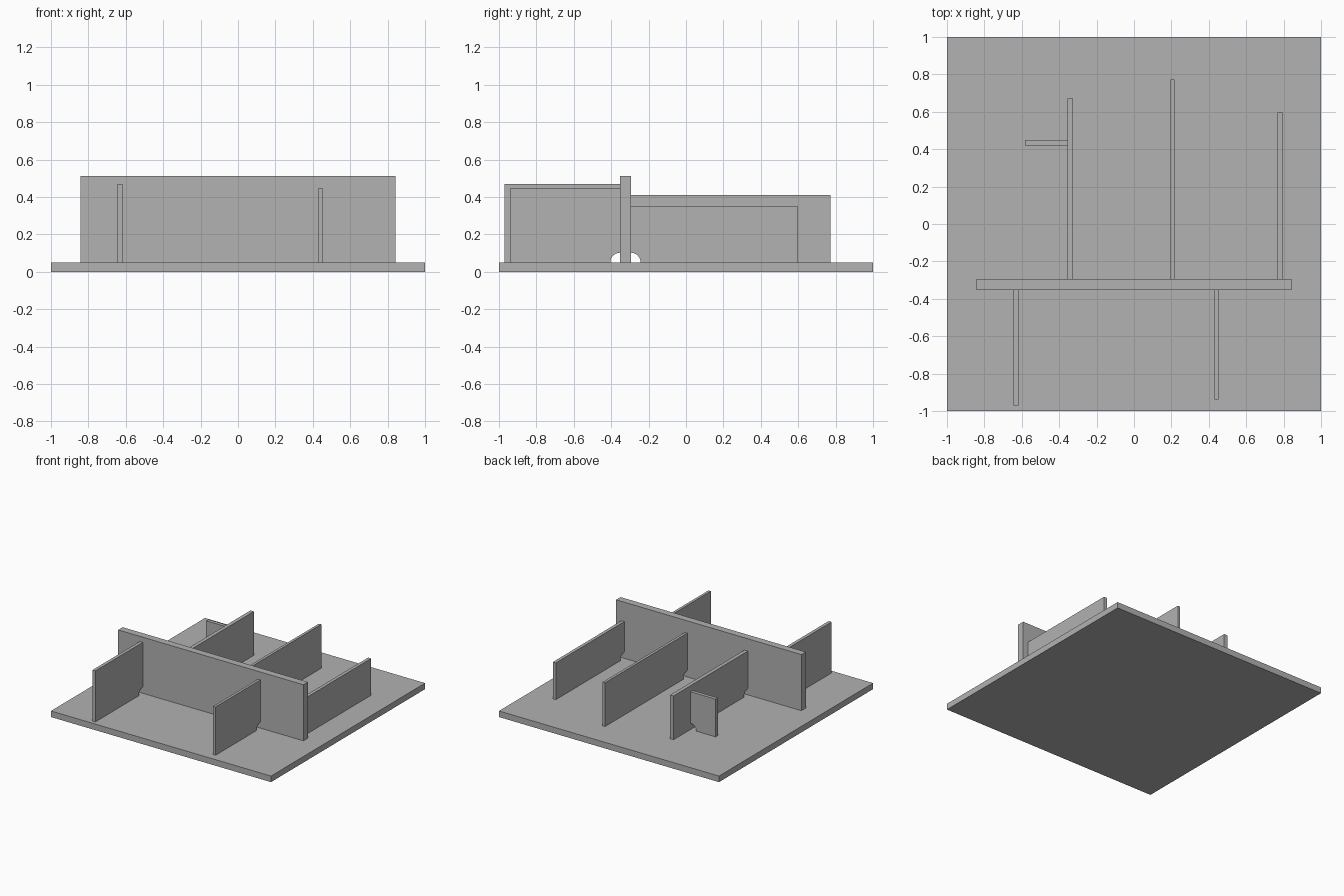
import bpy
import bmesh
from math import cos, sin, pi
from mathutils import Vector

cube = bpy.data.objects.get("Cube")
if cube:
    bpy.data.objects.remove(cube, do_unlink=True)

# One plain steel grey for every plate
steel = bpy.data.materials.new("steel_grey")
steel.use_nodes = True
grey = (0.445, 0.445, 0.445, 1)
steel.diffuse_color = grey
steel.node_tree.nodes["Principled BSDF"].inputs["Base Color"].default_value = grey

BASE_TOP = 0.05
WALL_FRONT, WALL_BACK = -0.353, -0.295
SCALLOP = 0.052


def extrude_outline(name, points, depth):
    """Make a solid from a closed outline pushed along the depth vector."""
    bm = bmesh.new()
    face = bm.faces.new([bm.verts.new(p) for p in points])
    moved = bmesh.ops.extrude_face_region(bm, geom=[face])["geom"]
    verts = [v for v in moved if isinstance(v, bmesh.types.BMVert)]
    bmesh.ops.translate(bm, verts=verts, vec=depth)
    bmesh.ops.recalc_face_normals(bm, faces=bm.faces)
    mesh = bpy.data.meshes.new(name)
    bm.to_mesh(mesh)
    bm.free()
    mesh.materials.append(steel)
    obj = bpy.data.objects.new(name, mesh)
    bpy.context.collection.objects.link(obj)
    return obj


def box(name, low, high):
    (x0, y0, z0), (x1, y1, z1) = low, high
    outline = [(x0, y0, z0), (x1, y0, z0), (x1, y1, z0), (x0, y1, z0)]
    return extrude_outline(name, outline, Vector((0, 0, z1 - z0)))


def rib(name, axis, start, end, side0, side1, top):
    """Upright plate from start to end, with a weld scallop at its start foot."""
    way = 1 if end > start else -1
    steps = 12
    arc = [(start + way * SCALLOP * sin(pi / 2 * i / steps),
            BASE_TOP + SCALLOP * cos(pi / 2 * i / steps)) for i in range(steps + 1)]
    profile = arc + [(end, BASE_TOP), (end, top), (start, top)]
    if axis == "y":
        points = [(side0, a, z) for a, z in profile]
        depth = Vector((side1 - side0, 0, 0))
    else:
        points = [(a, side0, z) for a, z in profile]
        depth = Vector((0, side1 - side0, 0))
    return extrude_outline(name, points, depth)


# Base plate and the thick cross wall
box("base_plate", (-1, -1, 0), (1, 1, BASE_TOP))
box("cross_wall", (-0.842, WALL_FRONT, BASE_TOP), (0.842, WALL_BACK, 0.511))

# Ribs in front of the wall
rib("front_right_rib", "y", WALL_FRONT, -0.97, -0.645, -0.618, 0.469)
rib("front_left_rib", "y", WALL_FRONT, -0.937, 0.43, 0.452, 0.447)

# Ribs behind the wall
rib("back_right_rib", "y", WALL_BACK, 0.67, -0.356, -0.325, 0.41)
rib("back_middle_rib", "y", WALL_BACK, 0.772, 0.195, 0.217, 0.41)
rib("back_left_rib", "y", WALL_BACK, 0.595, 0.767, 0.794, 0.352)

# Short bracket on the outer side of the back right rib
rib("side_bracket", "x", -0.356, -0.584, 0.42, 0.449, 0.36)
